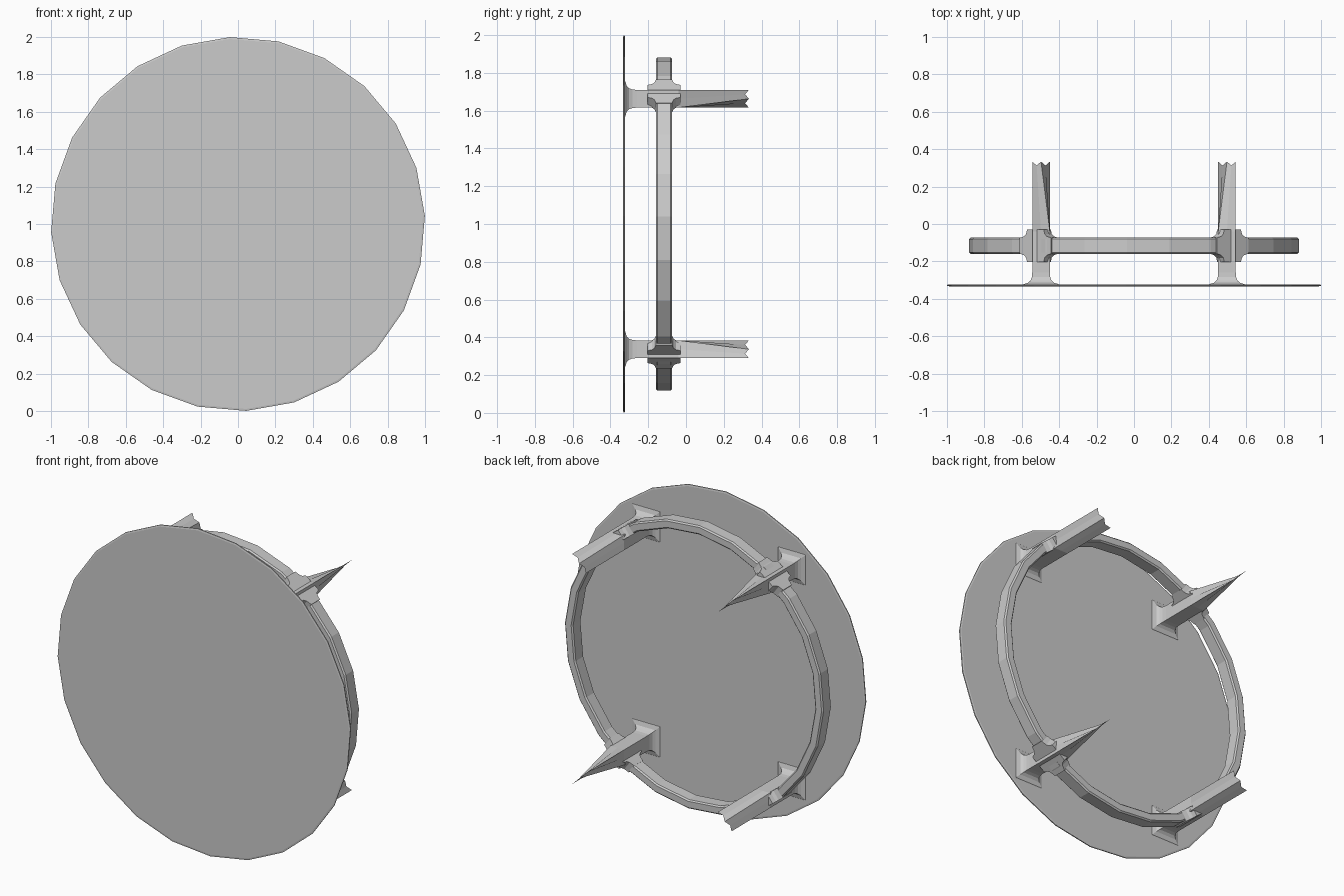
import bpy, bmesh, math
from mathutils import Vector

if "Cube" in bpy.data.objects:
    bpy.data.objects.remove(bpy.data.objects["Cube"])

CZ = 1.0          # height of the disc centre
SIDES = 24
TURN = math.radians(2.5)


def finish(name, bm):
    bmesh.ops.remove_doubles(bm, verts=bm.verts[:], dist=0.0005)
    bmesh.ops.recalc_face_normals(bm, faces=bm.faces[:])
    me = bpy.data.meshes.new(name)
    bm.to_mesh(me)
    bm.free()
    ob = bpy.data.objects.new(name, me)
    bpy.context.collection.objects.link(ob)
    return ob


def loft(bm, sections, closed=False, caps=True):
    """Bridge equal-length point loops with quads."""
    rows = [[bm.verts.new(p) for p in s] for s in sections]
    n = len(rows[0])
    pairs = list(zip(rows, rows[1:]))
    if closed:
        pairs.append((rows[-1], rows[0]))
    for a, b in pairs:
        for i in range(n):
            j = (i + 1) % n
            bm.faces.new((a[i], a[j], b[j], b[i]))
    if caps and not closed:
        bm.faces.new(rows[0])
        bm.faces.new(rows[-1])


def circle(r, y):
    return [Vector((r * math.cos(TURN + i * math.tau / SIDES), y,
                    CZ + r * math.sin(TURN + i * math.tau / SIDES)))
            for i in range(SIDES)]


# Thin round top
bm = bmesh.new()
loft(bm, [circle(0.99, -0.333), circle(1.0, -0.331), circle(1.0, -0.325), circle(0.99, -0.323)])
finish("table_top", bm)

# Brace ring with slightly eased edges
R0, R1, Y0, Y1, E = 0.828, 0.883, -0.16, -0.073, 0.008
bm = bmesh.new()
profile = [(R0 + E, Y0), (R1 - E, Y0), (R1, Y0 + E), (R1, Y1 - E),
           (R1 - E, Y1), (R0 + E, Y1), (R0, Y1 - E), (R0, Y0 + E)]
loft(bm, [circle(r, y) for r, y in profile], closed=True)
finish("brace_ring", bm)


def square(c, sx, sz, h, y):
    # 8 points: outer corner first, then around through the midpoints
    pts = [(1, 1), (0, 1), (-1, 1), (-1, 0), (-1, -1), (0, -1), (1, -1), (1, 0)]
    return [Vector((c.x + sx * a * h, y, c.z + sz * b * h)) for a, b in pts]


LEG_X, LEG_Z, H = 0.497, 0.663, 0.047
for sx, xn in ((-1, "left"), (1, "right")):
    for sz, zn in ((-1, "lower"), (1, "upper")):
        c = Vector((sx * LEG_X, 0, CZ + sz * LEG_Z))

        # Leg: flared foot at the top, square shaft, then a blade end set radially
        secs = [square(c, sx, sz, h, y) for h, y in (
            (0.098, -0.327), (0.092, -0.321), (0.069, -0.314), (0.056, -0.302),
            (0.049, -0.284), (H, -0.26), (H, -0.04))]
        k = [1, 0.5, 0, -0.5, -1, -0.5, 0, 0.5]
        tip_y = {1: 0.333, 0.5: 0.313, 0: 0.333}
        secs.append([Vector((c.x + sx * H * t, tip_y[abs(t)], c.z + sz * H * t)) for t in k])
        bm = bmesh.new()
        loft(bm, secs, caps=False)
        bm.faces.new([v for v in bm.verts[:8]])
        finish(f"{zn}_{xn}_leg", bm)

        # Fillet collar blending the leg into the ring
        rad = (c - Vector((0, 0, CZ))).normalized()
        tan = Vector((-rad.z, 0, rad.x))
        mid = Vector((0, (Y0 + Y1) / 2, CZ))
        side = [(0.055, 0.088), (0.062, 0.064), (0.075, 0.051), (0.105, 0.042)]
        outline = side + [(t, -y) for t, y in reversed(side)]
        outline += [(-t, -y) for t, y in side] + [(-t, y) for t, y in reversed(side)]
        bm = bmesh.new()
        loft(bm, [[mid + rad * r + tan * t + Vector((0, y, 0)) for t, y in outline]
                  for r in (R0 - 0.012, R1 - 0.004)])
        finish(f"{zn}_{xn}_collar", bm)
